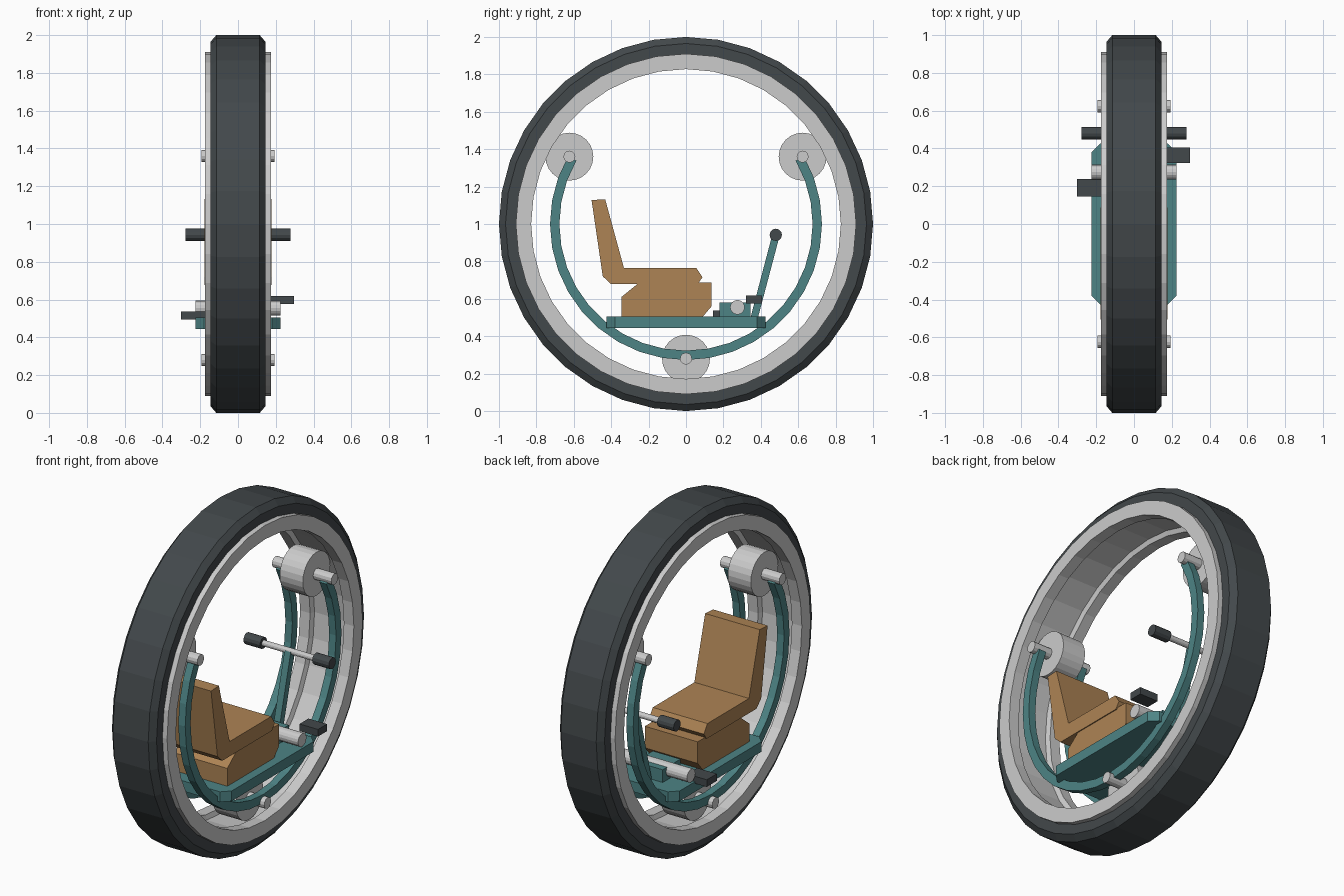
import bpy, bmesh
from math import sin, cos, radians, pi, atan2
from mathutils import Vector, Matrix

if "Cube" in bpy.data.objects:
    bpy.data.objects.remove(bpy.data.objects["Cube"])


def material(name, rgb):
    m = bpy.data.materials.new(name)
    m.diffuse_color = (*rgb, 1)
    m.use_nodes = True
    m.node_tree.nodes["Principled BSDF"].inputs["Base Color"].default_value = m.diffuse_color
    return m


DARK = material("rubber", (0.055, 0.065, 0.07))
TEAL = material("teal paint", (0.075, 0.23, 0.235))
TAN = material("tan leather", (0.42, 0.23, 0.09))


def finish(name, bm, mat=None):
    bmesh.ops.recalc_face_normals(bm, faces=bm.faces)
    me = bpy.data.meshes.new(name)
    bm.to_mesh(me)
    bm.free()
    ob = bpy.data.objects.new(name, me)
    bpy.context.collection.objects.link(ob)
    if mat:
        me.materials.append(mat)
    return ob


def sweep(name, profile, steps, a0=0, a1=360, mat=None):
    """Turn a closed (x, radius) profile about the wheel axle."""
    bm = bmesh.new()
    full = a1 - a0 == 360
    rings = []
    for i in range(steps if full else steps + 1):
        a = radians(a0 + (a1 - a0) * i / steps)
        rings.append([bm.verts.new((x, r * cos(a), 1 + r * sin(a))) for x, r in profile])
    n = len(profile)
    for i in range(steps):
        p, q = rings[i], rings[(i + 1) % len(rings)]
        for j in range(n):
            k = (j + 1) % n
            bm.faces.new((p[j], p[k], q[k], q[j]))
    if not full:
        bm.faces.new(rings[0])
        bm.faces.new(rings[-1])
    return finish(name, bm, mat)


def prism(name, pts, half, mat=None):
    """Extrude a side (y, z) outline across x."""
    bm = bmesh.new()
    f = bm.faces.new([bm.verts.new((-half, y, z)) for y, z in pts])
    ext = bmesh.ops.extrude_face_region(bm, geom=[f])
    bmesh.ops.translate(bm, vec=(2 * half, 0, 0),
                        verts=[v for v in ext["geom"] if isinstance(v, bmesh.types.BMVert)])
    return finish(name, bm, mat)


def rod(name, x0, x1, y, z, r, seg, mat=None):
    """Cylinder lying along x."""
    bm = bmesh.new()
    m = Matrix.Translation(((x0 + x1) / 2, y, z)) @ Matrix.Rotation(pi / 2, 4, 'Y')
    bmesh.ops.create_cone(bm, cap_ends=True, segments=seg, radius1=r, radius2=r,
                          depth=abs(x1 - x0), matrix=m)
    return finish(name, bm, mat)


def box(name, lo, hi, mat=None):
    bm = bmesh.new()
    lo, hi = Vector(lo), Vector(hi)
    bmesh.ops.create_cube(bm, size=1, matrix=Matrix.Translation((lo + hi) / 2)
                          @ Matrix.Diagonal((*(hi - lo), 1)))
    return finish(name, bm, mat)


def mirrored(half):
    return half + [(-x, r) for x, r in reversed(half)]


# Tyre with bevelled shoulders, and channelled rim
sweep("tire", mirrored([(0.145, 0.895), (0.145, 0.965), (0.115, 1.0)]), 36, mat=DARK)
sweep("rim", mirrored([(0.10, 0.855), (0.11, 0.828), (0.175, 0.828), (0.175, 0.91)]), 36)

# Three rollers riding inside the rim
for label, deg in (("front", 30), ("rear", 150), ("bottom", 270)):
    y, z = 0.72 * cos(radians(deg)), 1 + 0.72 * sin(radians(deg))
    rod(label + "_roller", -0.075, 0.075, y, z, 0.128, 24)
    rod(label + "_axle", -0.193, 0.193, y, z, 0.032, 12)

# Curved frame rails joining the rollers
for side, s in (("left", -1), ("right", 1)):
    rail = [(s * 0.12, 0.677), (s * 0.165, 0.677), (s * 0.165, 0.727), (s * 0.12, 0.727)]
    sweep(side + "_frame_rail", rail, 24, -210, 30, TEAL)

# Floor plate with clipped corners
floor = box("floor_plate", (-0.225, -0.425, 0.445), (0.225, 0.425, 0.505), TEAL)
bm = bmesh.new()
bm.from_mesh(floor.data)
upright = [e for e in bm.edges if abs(e.verts[0].co.z - e.verts[1].co.z) > 0.01]
bmesh.ops.bevel(bm, geom=upright, offset=0.045, segments=1, affect='EDGES')
bm.to_mesh(floor.data)
bm.free()

# Seat and its pedestal
prism("seat_base", [(-0.345, 0.505), (0.09, 0.505), (0.137, 0.56), (0.137, 0.687),
                    (-0.25, 0.687), (-0.345, 0.61)], 0.172, TAN)
prism("seat", [(-0.505, 1.128), (-0.432, 1.132), (-0.332, 0.765), (0.055, 0.765),
               (0.088, 0.715), (0.062, 0.678), (-0.4, 0.678), (-0.445, 0.72)], 0.178, TAN)

# Steering column, bar and grips
prism("steering_column", [(0.345, 0.50), (0.385, 0.50), (0.5, 0.935), (0.462, 0.945)], 0.02, TEAL)
rod("handlebar", -0.27, 0.27, 0.48, 0.942, 0.017, 12)
for side, s in (("left", -1), ("right", 1)):
    rod(side + "_grip", s * 0.17, s * 0.278, 0.48, 0.942, 0.033, 12, DARK)

# Pedal housing, shaft and pedals
box("pedal_housing", (-0.09, 0.18, 0.50), (0.09, 0.345, 0.58), TEAL)
rod("pedal_shaft", -0.226, 0.226, 0.275, 0.555, 0.039, 16)
box("right_pedal", (0.175, 0.322, 0.576), (0.296, 0.405, 0.618), DARK)
box("left_pedal", (-0.302, 0.145, 0.495), (-0.175, 0.238, 0.537), DARK)
